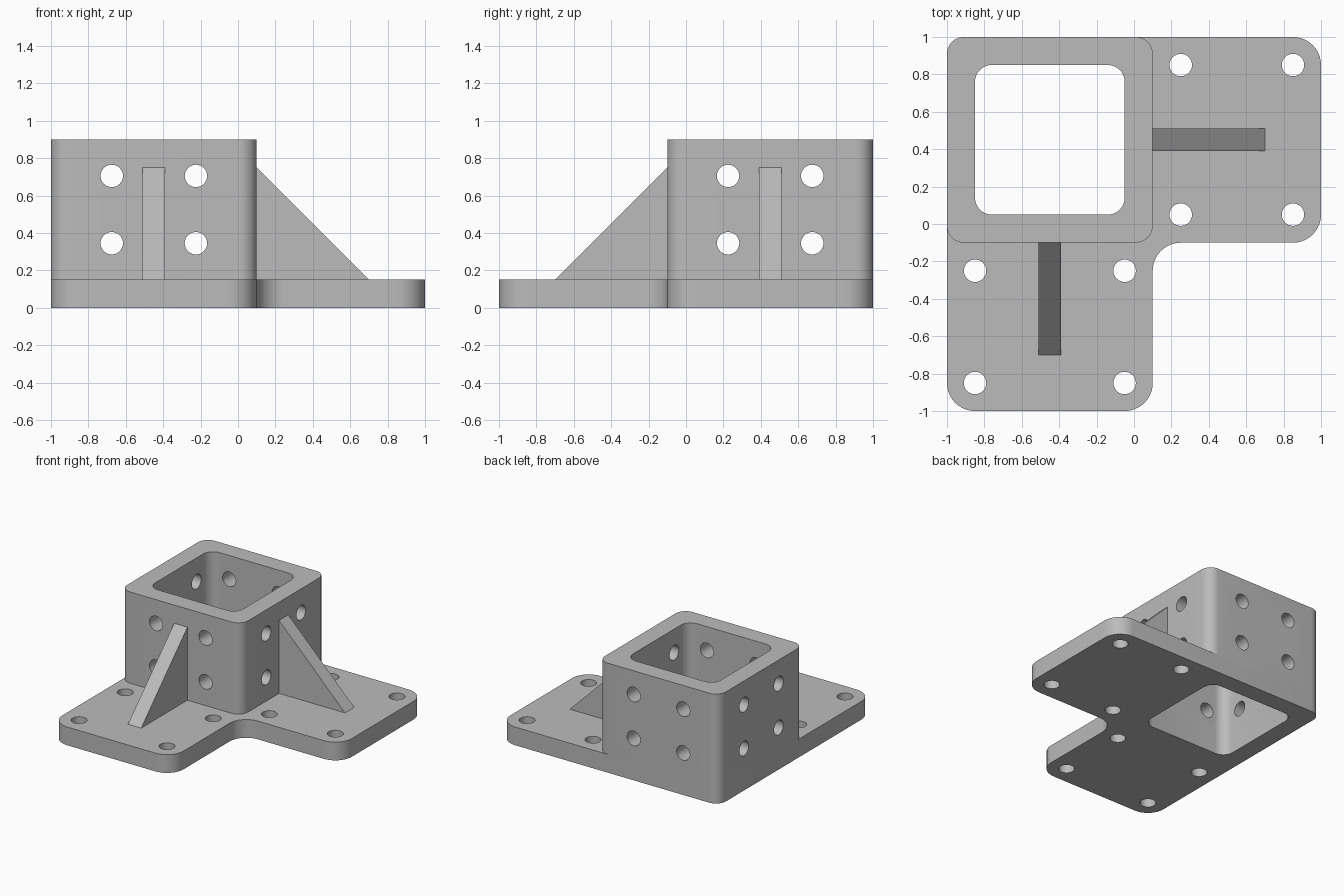
import bpy, bmesh, math
from mathutils import Vector, Matrix

cube = bpy.data.objects.get("Cube")
if cube:
    bpy.data.objects.remove(cube, do_unlink=True)

PLATE_TOP, TUBE_TOP = 0.15, 0.9
TUBE_MID = Vector((-0.45, 0.45, 0))

steel = bpy.data.materials.new("plain grey")
steel.use_nodes = True
GREY = (0.5, 0.5, 0.5, 1)
steel.diffuse_color = GREY
steel.node_tree.nodes["Principled BSDF"].inputs["Base Color"].default_value = GREY


def finish(name, bm):
    """Turn a bmesh into a named object."""
    bmesh.ops.recalc_face_normals(bm, faces=bm.faces)
    mesh = bpy.data.meshes.new(name)
    bm.to_mesh(mesh)
    bm.free()
    mesh.materials.append(steel)
    obj = bpy.data.objects.new(name, mesh)
    bpy.context.collection.objects.link(obj)
    return obj


def rounded(corners, steps=10):
    """Fillet the square corners (x, y, radius) of an outline."""
    points = []
    for i, (x, y, r) in enumerate(corners):
        p = Vector((x, y, 0))
        u = (Vector((*corners[i - 1][:2], 0)) - p).normalized()
        v = (Vector((*corners[(i + 1) % len(corners)][:2], 0)) - p).normalized()
        for s in range(steps + 1):
            t = math.pi / 2 * s / steps
            points.append(p + r * (u + v - v * math.cos(t) - u * math.sin(t)))
    return points


def square(half, r):
    signs = ((-1, -1), (1, -1), (1, 1), (-1, 1))
    return rounded([(TUBE_MID.x + half * a, TUBE_MID.y + half * b, r) for a, b in signs])


def extrude(name, points, offset):
    bm = bmesh.new()
    face = bm.faces.new([bm.verts.new(p) for p in points])
    new = bmesh.ops.extrude_face_region(bm, geom=[face])["geom"]
    bmesh.ops.translate(bm, vec=offset,
                        verts=[g for g in new if isinstance(g, bmesh.types.BMVert)])
    return finish(name, bm)


def drills(name, centres, axis, depth):
    """Cylinders for a set of parallel round holes."""
    bm = bmesh.new()
    turn = Vector((0, 0, 1)).rotation_difference(Vector(axis)).to_matrix().to_4x4()
    for c in centres:
        bmesh.ops.create_cone(bm, cap_ends=True, segments=32, radius1=0.06, radius2=0.06,
                              depth=depth, matrix=Matrix.Translation(c) @ turn)
    return finish(name, bm)


def cut(obj, cutter):
    mod = obj.modifiers.new("cut", "BOOLEAN")
    mod.operation, mod.solver, mod.object = "DIFFERENCE", "EXACT", cutter
    bpy.context.view_layer.objects.active = obj
    bpy.ops.object.modifier_apply(modifier=mod.name)
    bpy.data.objects.remove(cutter, do_unlink=True)


# L-shaped base plate
plate = extrude("base_plate", rounded([
    (-1, -1, 0.15), (0.1, -1, 0.15), (0.1, -0.1, 0.15),
    (1, -0.1, 0.15), (1, 1, 0.15), (-1, 1, 0.09)]), (0, 0, PLATE_TOP))

# Square tube standing on the plate
tube = extrude("square_tube", [p + Vector((0, 0, PLATE_TOP)) for p in square(0.55, 0.09)],
               (0, 0, TUBE_TOP - PLATE_TOP))

# Square bore through both parts
for part in (plate, tube):
    bore = [p - Vector((0, 0, 0.1)) for p in square(0.4, 0.09)]
    cut(part, extrude("bore", bore, (0, 0, 1.2)))

# Bolt holes in the two plate wings, mirrored across the diagonal
wing = [(x, y, 0) for x in (0.25, 0.85) for y in (0.05, 0.85)]
cut(plate, drills("plate_drills", wing + [(-y, -x, 0) for x, y, z in wing], (0, 0, 1), 1))

# Bolt holes through the tube walls, both ways
spots = [(d, z) for d in (-0.225, 0.225) for z in (0.345, 0.705)]
for axis, across in (((1, 0, 0), (0, 1, 0)), ((0, 1, 0), (1, 0, 0))):
    centres = [TUBE_MID + d * Vector(across) + Vector((0, 0, z)) for d, z in spots]
    cut(tube, drills("wall_drills", centres, axis, 1.5))

# Triangular stiffening ribs against the tube
low, high = PLATE_TOP, 0.75
side_rib = extrude("side_rib", [Vector(p) for p in (
    (0.1, 0.39, low), (0.7, 0.39, low), (0.1, 0.39, high))], (0, 0.12, 0))
front_rib = extrude("front_rib", [Vector(p) for p in (
    (-0.51, -0.1, low), (-0.51, -0.7, low), (-0.51, -0.1, high))], (0.12, 0, 0))

# Smooth the rounded corners and holes, keep edges sharp
bpy.ops.object.select_all(action="DESELECT")
for part in (plate, tube, side_rib, front_rib):
    part.select_set(True)
    bpy.context.view_layer.objects.active = part
bpy.ops.object.shade_smooth_by_angle(angle=math.radians(30))
